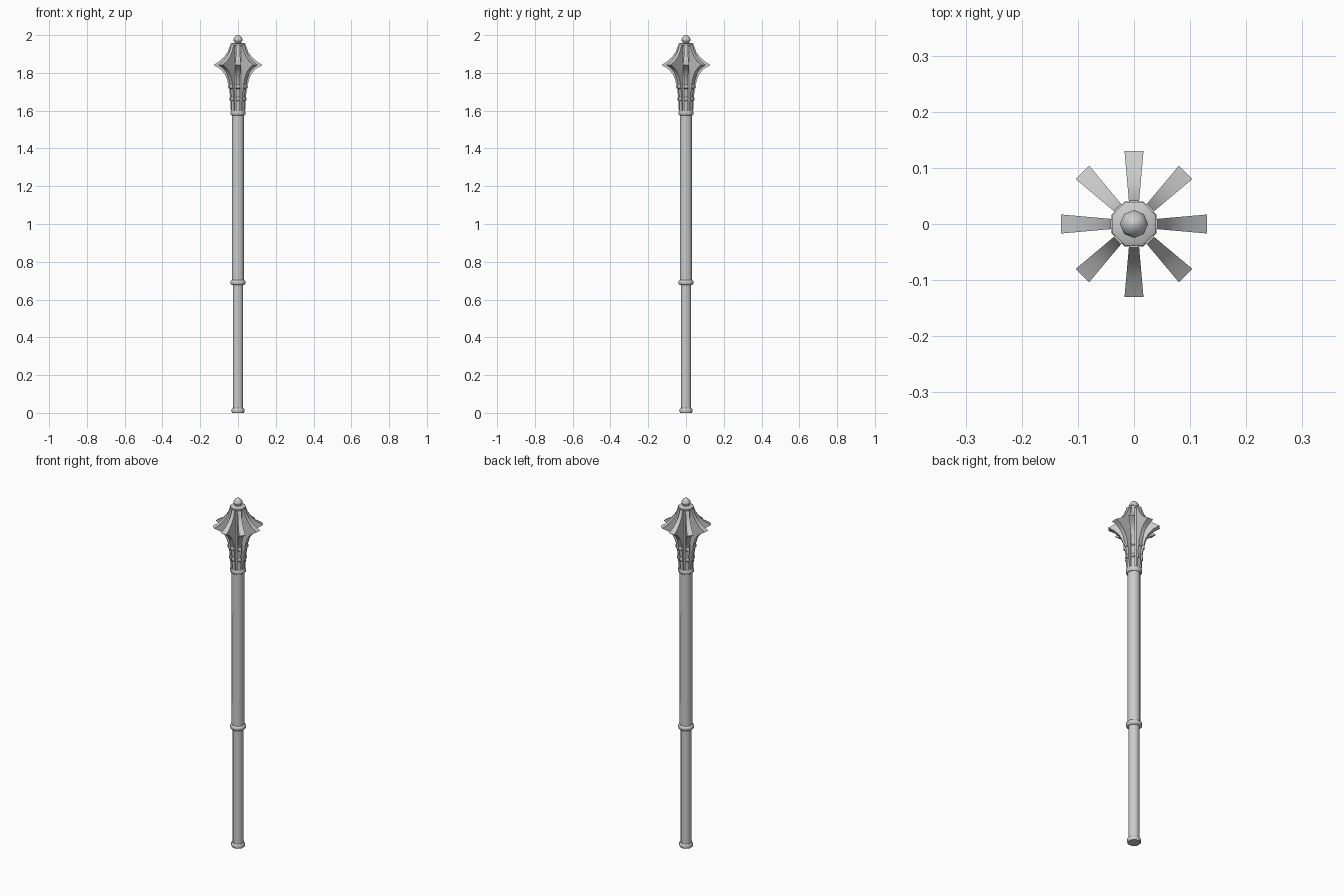
import bpy, bmesh, math

if "Cube" in bpy.data.objects:
    bpy.data.objects.remove(bpy.data.objects["Cube"])

SIDES = 8
OFFSET = math.pi / 8


def finish(name, bm, angle):
    bmesh.ops.recalc_face_normals(bm, faces=bm.faces)
    mesh = bpy.data.meshes.new(name)
    bm.to_mesh(mesh)
    bm.free()
    ob = bpy.data.objects.new(name, mesh)
    bpy.context.collection.objects.link(ob)
    bpy.ops.object.select_all(action='DESELECT')
    ob.select_set(True)
    bpy.context.view_layer.objects.active = ob
    bpy.ops.object.shade_smooth_by_angle(angle=math.radians(angle))
    return ob


def turned(name, profile, sides=SIDES, offset=OFFSET, angle=50):
    """Closed turned part from (radius, height) points."""
    bm = bmesh.new()
    rings = []
    for r, z in profile:
        rings.append([bm.verts.new((r * math.cos(offset + 2 * math.pi * i / sides),
                                    r * math.sin(offset + 2 * math.pi * i / sides), z))
                      for i in range(sides)])
    for a, b in zip(rings, rings[1:]):
        for i in range(sides):
            j = (i + 1) % sides
            bm.faces.new((a[i], a[j], b[j], b[i]))
    bm.faces.new(rings[0])
    bm.faces.new(rings[-1])
    return finish(name, bm, angle)


def band(name, z0, z1, r):
    c = (z1 - z0) * 0.25
    return turned(name, [(r - 0.006, z0), (r, z0 + c), (r, z1 - c), (r - 0.006, z1)])


def flange(name, turn):
    """Blade that thickens outward, following the outer edge profile."""
    edge = [(0.038, 1.595), (0.040, 1.65), (0.045, 1.655), (0.045, 1.668),
            (0.042, 1.673), (0.047, 1.715), (0.053, 1.72), (0.053, 1.733),
            (0.051, 1.738), (0.060, 1.77), (0.075, 1.80), (0.097, 1.823),
            (0.130, 1.842), (0.097, 1.862), (0.073, 1.885), (0.054, 1.912),
            (0.042, 1.945)]
    bm = bmesh.new()
    c, s = math.cos(turn), math.sin(turn)

    def vert(r, side, z):
        y = side * (0.0055 + 0.088 * r)
        return bm.verts.new((r * c - y * s, r * s + y * c, z))

    rows = [[vert(0.015, -1, z), vert(r, -1, z), vert(r, 1, z), vert(0.015, 1, z)]
            for r, z in edge]
    for a, b in zip(rows, rows[1:]):
        for i in range(4):
            j = (i + 1) % 4
            bm.faces.new((a[i], a[j], b[j], b[i]))
    bm.faces.new(rows[0])
    bm.faces.new(rows[-1])
    return finish(name, bm, 30)


# Handle, shaft and head core
turned("grip", [(0.030, 0.01), (0.030, 0.69)])
turned("shaft", [(0.034, 0.69), (0.034, 1.59)])
turned("head_core", [(0.032, 1.58), (0.032, 1.945)])

# Bands
turned("pommel_cap", [(0.034, 0.0), (0.037, 0.006), (0.037, 0.018), (0.031, 0.026)])
band("grip_ring", 0.677, 0.703, 0.043)
band("head_collar", 1.575, 1.602, 0.043)
band("top_disc", 1.942, 1.958, 0.042)

# Finial
turned("finial", [(0.022, 1.955), (0.016, 1.962), (0.024, 1.971), (0.025, 1.978),
                  (0.019, 1.989), (0.010, 1.997), (0.002, 2.0)], offset=0)

# Eight flanges
for k in range(8):
    flange("flange_%d" % (k + 1), k * math.pi / 4)
